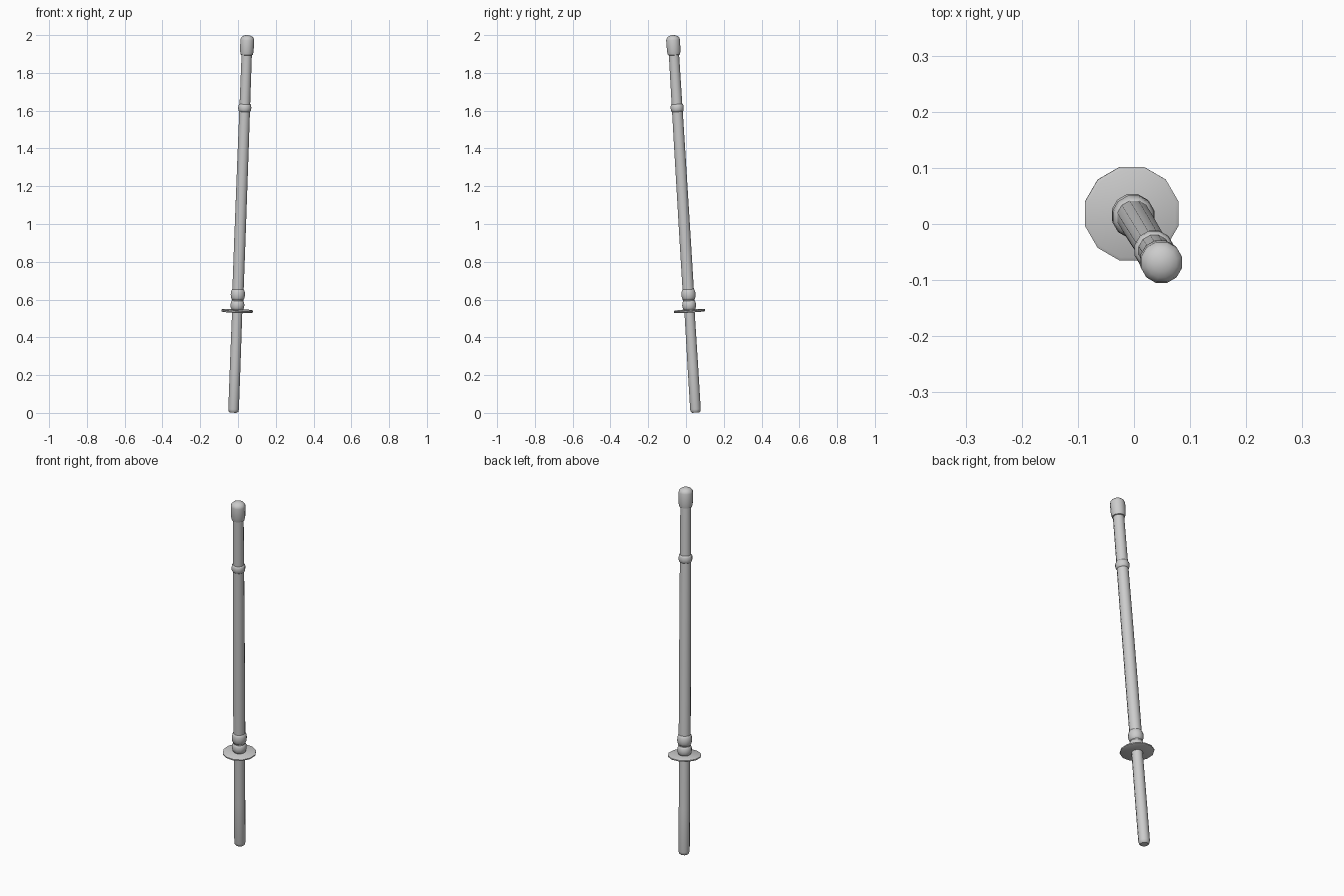
import bpy, bmesh, math
from mathutils import Vector, Matrix

if "Cube" in bpy.data.objects:
    bpy.data.objects.remove(bpy.data.objects["Cube"])

# Tilted axis of the practice sword
BASE = Vector((-0.024, 0.051, 0.002))
TIP = Vector((0.050, -0.070, 2.0))
AXIS = (TIP - BASE).normalized()
L = (TIP - BASE).length
ROT = Vector((0, 0, 1)).rotation_difference(AXIS).to_matrix().to_4x4()
PLACE = Matrix.Translation(BASE) @ ROT


def lathe(name, profile, sides=12, angle=40):
    """Closed solid of revolution; profile = (radius, distance along axis)."""
    bm = bmesh.new()
    rings = []
    for r, z in profile:
        ring = []
        for i in range(sides):
            a = 2 * math.pi * (i + 0.5) / sides
            ring.append(bm.verts.new((r * math.cos(a), r * math.sin(a), z)))
        rings.append(ring)
    for lo, hi in zip(rings, rings[1:]):
        for i in range(sides):
            j = (i + 1) % sides
            bm.faces.new((lo[i], lo[j], hi[j], hi[i]))
    bm.faces.new(rings[0][::-1])
    bm.faces.new(rings[-1])
    bm.transform(PLACE)
    mesh = bpy.data.meshes.new(name)
    bm.to_mesh(mesh)
    bm.free()
    ob = bpy.data.objects.new(name, mesh)
    bpy.context.collection.objects.link(ob)
    bpy.ops.object.select_all(action='DESELECT')
    ob.select_set(True)
    bpy.context.view_layer.objects.active = ob
    bpy.ops.object.shade_smooth_by_angle(angle=math.radians(angle))
    return ob


def bead(name, z, half, r_in, r_out, steps=6):
    """Rounded ring around the shaft."""
    pts = []
    for k in range(steps + 1):
        t = math.pi * k / steps
        pts.append((r_in + (r_out - r_in) * math.sin(t), z - half * math.cos(t)))
    return lathe(name, pts)


# Grip with a rounded butt
lathe("grip", [(0.020, 0), (0.026, 0.005), (0.029, 0.018), (0.029, 0.25), (0.028, 0.55)])

# Thin round hand guard
lathe("hand_guard", [(0.080, 0.533), (0.086, 0.536), (0.086, 0.542), (0.080, 0.545)])

# Two stacked beads above the guard
bead("lower_bead", 0.570, 0.027, 0.025, 0.038)
bead("upper_bead", 0.626, 0.031, 0.026, 0.039)

# Long blade shaft, slightly tapered
lathe("shaft", [(0.031, 0.55), (0.031, 0.9), (0.030, 1.4), (0.028, 1.93)])

# Binding ring
bead("binding_ring", 1.617, 0.021, 0.028, 0.036)

# Domed tip cap
dome = [(0.038 * math.cos(t), L - 0.026 + 0.026 * math.sin(t))
        for t in (math.radians(d) for d in (0, 22, 45, 65, 82))]
lathe("tip_cap", [(0.028, 1.897), (0.033, 1.899), (0.037, 1.918)] + dome)
